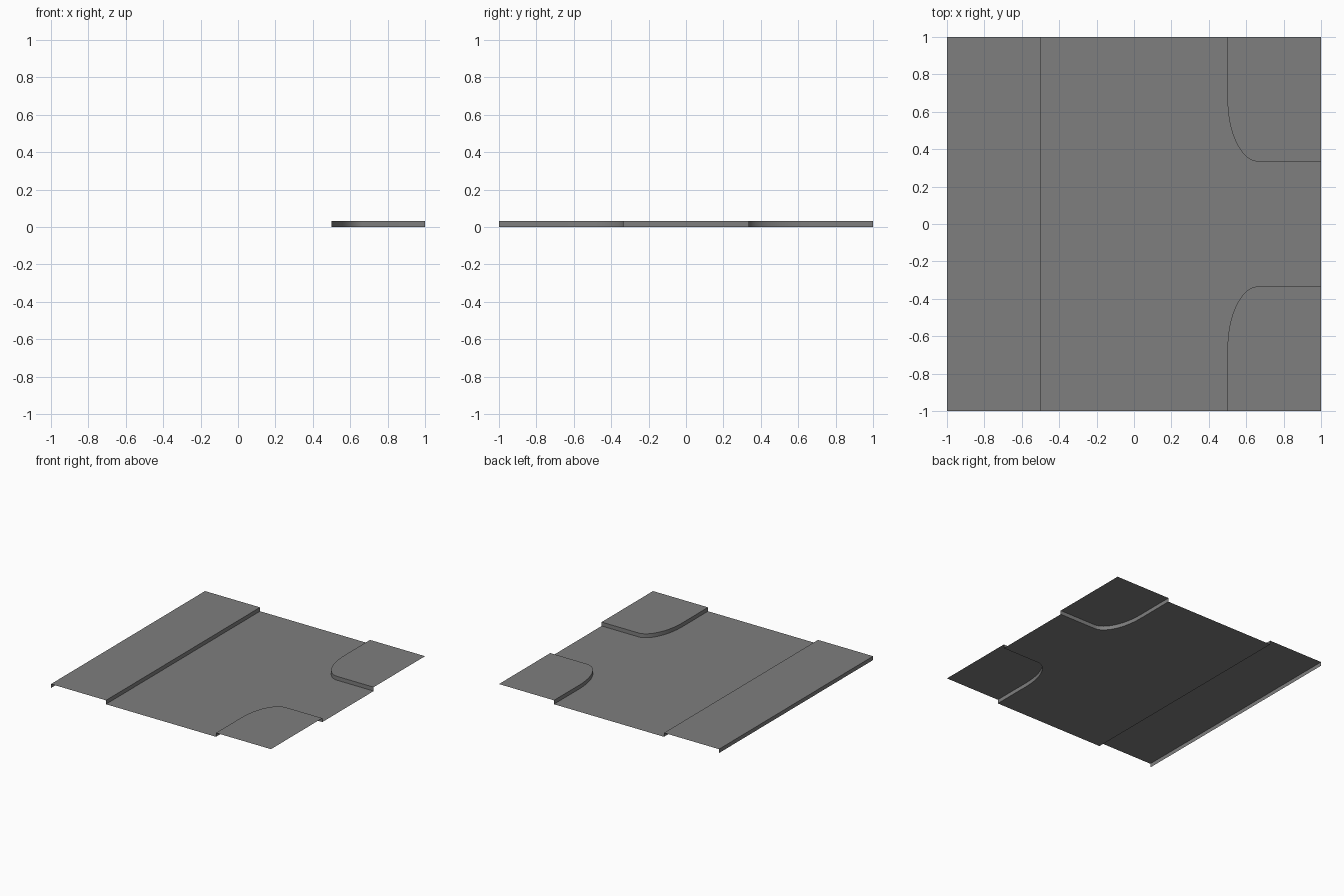
import bpy
import math

if "Cube" in bpy.data.objects:
    bpy.data.objects.remove(bpy.data.objects["Cube"])

H = 0.032                     # kerb height
KERB_X = 0.5                  # kerb line on each side
RX, RY = 1 / 6, 1 / 3         # corner radii
STEPS = 16

gray = bpy.data.materials.new("asphalt gray")
gray.use_nodes = True
color = (0.21, 0.21, 0.21, 1)
gray.diffuse_color = color
gray.node_tree.nodes["Principled BSDF"].inputs["Base Color"].default_value = color


def add_mesh(name, verts, faces):
    mesh = bpy.data.meshes.new(name)
    mesh.from_pydata(verts, [], faces)
    mesh.materials.append(gray)
    obj = bpy.data.objects.new(name, mesh)
    bpy.context.collection.objects.link(obj)
    bpy.ops.object.select_all(action="DESELECT")
    obj.select_set(True)
    bpy.context.view_layer.objects.active = obj
    bpy.ops.object.shade_smooth_by_angle(angle=math.radians(30))
    return obj


def flat(name, outline, z):
    """Upward-facing sheet from a counter-clockwise outline."""
    return add_mesh(name, [(x, y, z) for x, y in outline], [range(len(outline))])


def wall(name, path):
    """Vertical strip facing the right-hand side of the path."""
    n = len(path)
    verts = [(x, y, z) for z in (0, H) for x, y in path]
    return add_mesh(name, verts, [(i, i + 1, n + i + 1, n + i) for i in range(n - 1)])


def kerb_path(side):
    """Kerb line from the outer end of the tile round to the side street."""
    path = [(KERB_X, side)]
    for i in range(STEPS + 1):
        a = math.pi / 2 * i / STEPS
        path.append((KERB_X + RX - RX * math.cos(a),
                     side * (2 * RY - RY * math.sin(a))))
    return path + [(1, side * RY)]


front, back = kerb_path(-1), kerb_path(1)

# Road surface with a side street
flat("road", [(-KERB_X, -1)] + front + back[::-1] + [(-KERB_X, 1)], 0)

# Long pavement, its kerb and outer edge
flat("long_pavement", [(-1, -1), (-KERB_X, -1), (-KERB_X, 1), (-1, 1)], H)
wall("long_kerb", [(-KERB_X, -1), (-KERB_X, 1)])
wall("outer_edge", [(-1, 1), (-1, -1)])

# Rounded corner pavements
flat("front_corner_pavement", [(1, -1)] + front[::-1], H)
flat("back_corner_pavement", back + [(1, 1)], H)
wall("front_corner_kerb", front[::-1])
wall("back_corner_kerb", back)
